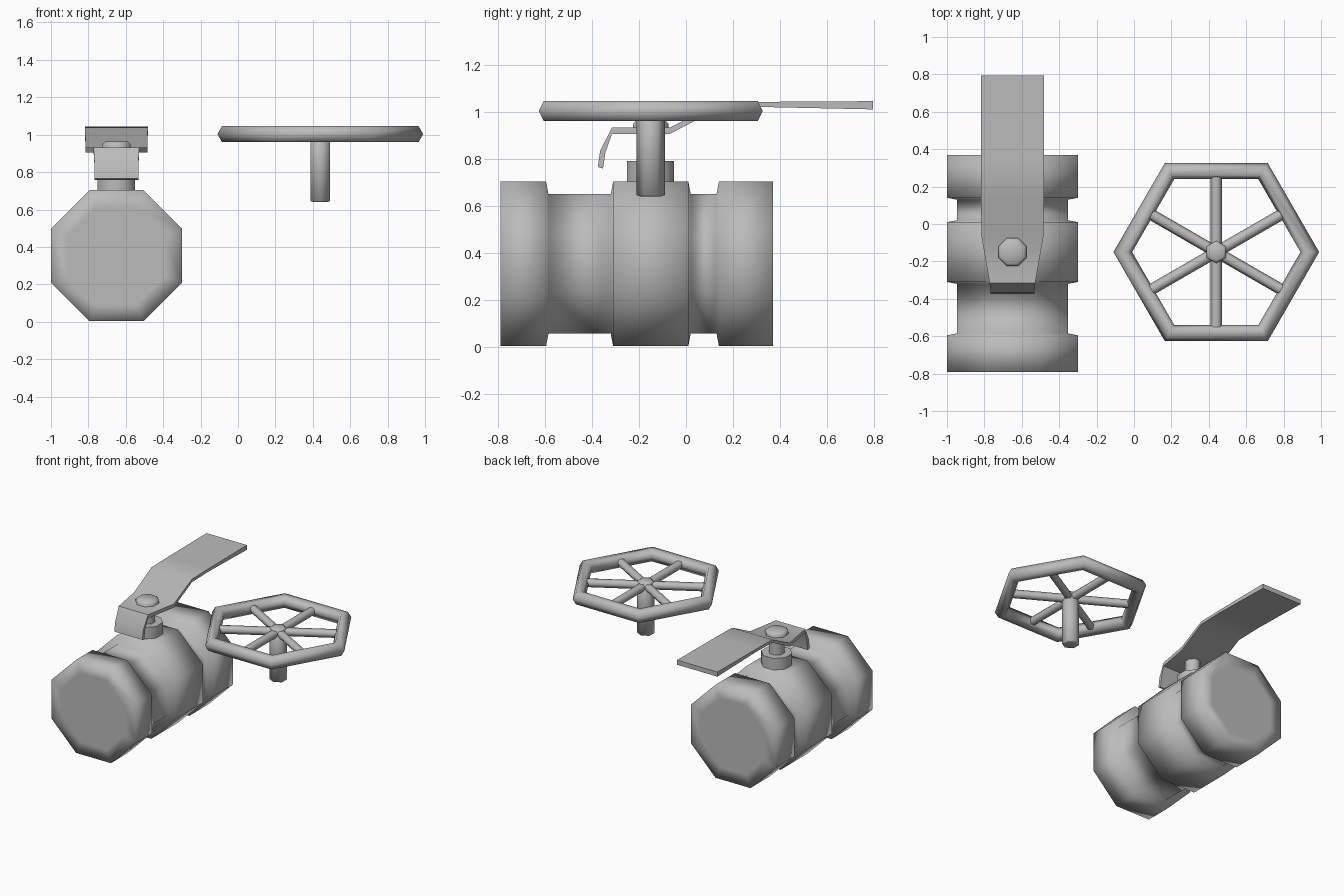
import bpy
import bmesh
from math import cos, sin, pi, radians
from mathutils import Matrix, Vector

cube = bpy.data.objects.get("Cube")
if cube:
    bpy.data.objects.remove(cube, do_unlink=True)

metal = bpy.data.materials.new("grey_metal")
metal.use_nodes = True
metal.diffuse_color = (0.5, 0.5, 0.5, 1)
metal.node_tree.nodes["Principled BSDF"].inputs["Base Color"].default_value = (0.5, 0.5, 0.5, 1)


def add_object(name, bm, smooth=180):
    """Turn a bmesh into a shaded, coloured object."""
    bmesh.ops.recalc_face_normals(bm, faces=bm.faces)
    mesh = bpy.data.meshes.new(name)
    bm.to_mesh(mesh)
    bm.free()
    mesh.materials.append(metal)
    obj = bpy.data.objects.new(name, mesh)
    bpy.context.collection.objects.link(obj)
    bpy.ops.object.select_all(action="DESELECT")
    obj.select_set(True)
    bpy.context.view_layer.objects.active = obj
    bpy.ops.object.shade_smooth_by_angle(angle=radians(smooth))
    return obj


def lathe(name, profile, sides, origin, axis, turn=0.0, smooth=180):
    """Polygonal solid from (radius, distance) pairs along an axis."""
    bm = bmesh.new()
    rot = Vector((0, 0, 1)).rotation_difference(Vector(axis)).to_matrix()
    rings = []
    for r, d in profile:
        ring = []
        for i in range(sides):
            a = 2 * pi * i / sides + turn
            ring.append(bm.verts.new(Vector(origin) + rot @ Vector((r * cos(a), r * sin(a), d))))
        rings.append(ring)
    for lo, hi in zip(rings, rings[1:]):
        for i in range(sides):
            j = (i + 1) % sides
            bm.faces.new((lo[i], lo[j], hi[j], hi[i]))
    bm.faces.new(rings[0][::-1])
    bm.faces.new(rings[-1])
    return add_object(name, bm, smooth)


# Valve body: three thick octagonal bands joined by slimmer pipe
VX, VY = -0.65, -0.15
K = 1 / cos(pi / 8)
wide, slim, cap = 0.35 * K, 0.297 * K, 0.26 * K
lathe("valve_body",
      [(cap, -0.79), (wide, -0.79), (wide, -0.595), (slim, -0.585), (slim, -0.32),
       (wide, -0.31), (wide, 0.01), (slim, 0.02), (slim, 0.13), (wide, 0.14),
       (wide, 0.37), (cap, 0.37)],
      8, (VX, 0, 0.353), (0, 1, 0), pi / 8)

# Stem collar, spindle and lever nut
lathe("stem_collar", [(0.1 * K, 0.66), (0.1 * K, 0.79)], 8, (VX, VY, 0), (0, 0, 1), pi / 8, 60)
lathe("stem_spindle", [(0.055, 0.78), (0.055, 0.93)], 8, (VX, VY, 0), (0, 0, 1), pi / 8, 60)
lathe("lever_nut", [(0.075 * K, 0.92), (0.075 * K, 0.95), (0.06 * K, 0.963)], 8,
      (VX, VY, 0), (0, 0, 1), pi / 8, 60)

# Bent lever: stations of (y, bottom z, top z, half width)
stations = [(-0.375, 0.758, 0.765, 0.117), (-0.365, 0.825, 0.835, 0.117),
            (-0.315, 0.905, 0.932, 0.122), (-0.07, 0.905, 0.932, 0.165),
            (0.14, 1.015, 1.038, 0.168), (0.33, 1.02, 1.042, 0.168),
            (0.795, 1.01, 1.045, 0.168)]
bm = bmesh.new()
sections = []
for n, (y, low, high, half) in enumerate(stations):
    inner = 0.022 if n < 2 else 0.0   # the hooked tail is thick along y
    sections.append([bm.verts.new((VX + sx * half, y + dy, z)) for sx, dy, z in
                     ((-1, inner, low), (1, inner, low), (1, 0, high), (-1, 0, high))])
for a, b in zip(sections, sections[1:]):
    for i in range(4):
        j = (i + 1) % 4
        bm.faces.new((a[i], a[j], b[j], b[i]))
bm.faces.new(sections[0])
bm.faces.new(sections[-1])
add_object("lever", bm, 60)

# Handwheel: six-sided rim with a hexagonal section
WX, WZ = 0.44, 1.003
bm = bmesh.new()
rim = []
for i in range(6):
    a = i * pi / 3
    rim.append([])
    for k in range(6):
        b = k * pi / 3
        r = 0.5 + 0.05 * cos(b)
        rim[i].append(bm.verts.new((WX + 1.1 * r * cos(a) / 1.1, VY + r * sin(a), WZ + 0.05 * sin(b))))
for i in range(6):
    for k in range(6):
        a, b, m = rim[i], rim[(i + 1) % 6], (k + 1) % 6
        bm.faces.new((a[k], b[k], b[m], a[m]))
add_object("wheel_rim", bm)

# Spokes run to the middle of each rim side
for i in range(6):
    a = pi / 6 + i * pi / 3
    lathe("wheel_spoke_%d" % (i + 1), [(0.03, 0.0), (0.03, 0.4)], 6,
          (WX, VY, WZ), (cos(a), sin(a), 0), 0, 70)

# Hub and shaft
lathe("wheel_shaft", [(0.045, 0.64), (0.06, 0.645), (0.06, 1.03), (0.045, 1.04)], 6,
      (WX, VY, 0), (0, 0, 1), pi / 6, 70)
